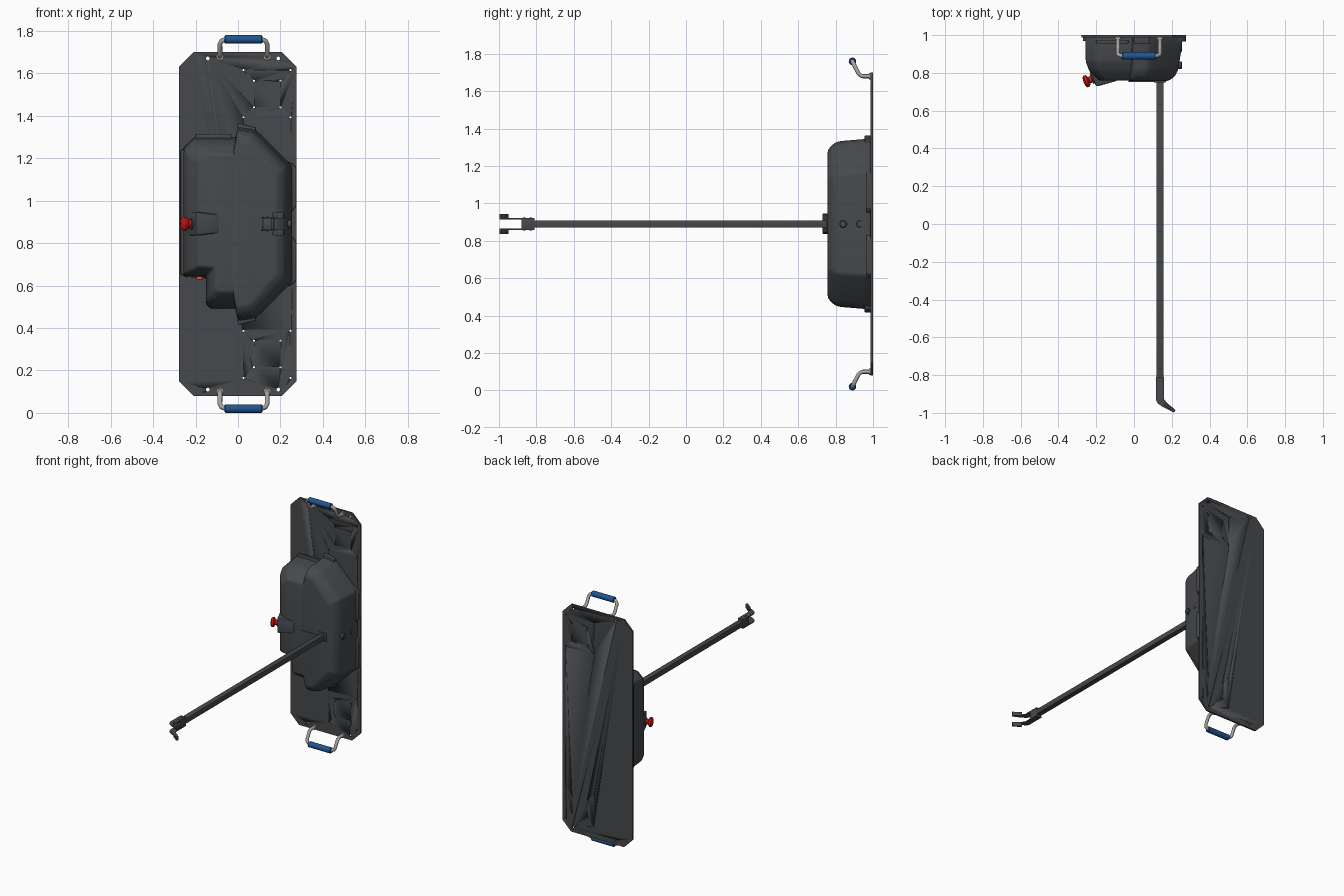
import bpy, bmesh, math
from mathutils import Vector

if "Cube" in bpy.data.objects:
    bpy.data.objects.remove(bpy.data.objects["Cube"])

C = 0.89  # height of the symmetry plane


def material(name, col):
    m = bpy.data.materials.new(name)
    m.diffuse_color = (*col, 1)
    m.use_nodes = True
    m.node_tree.nodes["Principled BSDF"].inputs["Base Color"].default_value = m.diffuse_color
    return m


DARK = material("dark_grey", (0.062, 0.066, 0.072))
STEEL = material("steel", (0.38, 0.38, 0.37))
BLUE = material("blue", (0.015, 0.09, 0.28))
RED = material("red", (0.6, 0.008, 0.008))
ORANGE = material("orange", (0.8, 0.1, 0.02))


def finish(name, bm, mat, bevel=0, seg=2):
    bmesh.ops.recalc_face_normals(bm, faces=bm.faces)
    if bevel:
        es = [e for e in bm.edges if e.calc_face_angle(0) > math.radians(12)]
        bmesh.ops.bevel(bm, geom=es, offset=bevel, segments=seg, affect='EDGES',
                        profile=0.5, clamp_overlap=True)
    me = bpy.data.meshes.new(name)
    bm.to_mesh(me)
    bm.free()
    ob = bpy.data.objects.new(name, me)
    bpy.context.collection.objects.link(ob)
    me.materials.append(mat)
    bpy.ops.object.select_all(action='DESELECT')
    ob.select_set(True)
    bpy.context.view_layer.objects.active = ob
    bpy.ops.object.shade_smooth_by_angle(angle=math.radians(35))
    return ob


def loft(name, rings, mat=DARK, bevel=0, seg=2):
    bm = bmesh.new()
    vs = [[bm.verts.new(p) for p in r] for r in rings]
    n = len(vs[0])
    for a, b in zip(vs, vs[1:]):
        for i in range(n):
            bm.faces.new((a[i], a[(i + 1) % n], b[(i + 1) % n], b[i]))
    bm.faces.new(vs[0])
    bm.faces.new(vs[-1])
    return finish(name, bm, mat, bevel, seg)


def prism_y(name, xz, y0, y1, mat=DARK, bevel=0):
    return loft(name, [[(x, y, z) for x, z in xz] for y in (y0, y1)], mat, bevel)


def prism_z(name, xy, z0, z1, mat=DARK, bevel=0):
    return loft(name, [[(x, y, z) for x, y in xy] for z in (z0, z1)], mat, bevel)


def box(name, x0, x1, y0, y1, z0, z1, mat=DARK, bevel=0):
    return prism_z(name, [(x0, y0), (x1, y0), (x1, y1), (x0, y1)], z0, z1, mat, bevel)


def lathe(name, base, axis, profile, mat=DARK, n=24):
    # profile is a list of (distance along axis, radius)
    q = Vector(axis).to_track_quat('Z', 'Y')
    rings = [[Vector(base) + q @ Vector((r * math.cos(t), r * math.sin(t), h))
              for t in (2 * math.pi * i / n for i in range(n))] for h, r in profile]
    return loft(name, rings, mat)


def tube(name, pts, r, mat):
    cu = bpy.data.curves.new(name, 'CURVE')
    cu.dimensions = '3D'
    cu.bevel_depth, cu.bevel_resolution, cu.use_fill_caps = r, 4, True
    s = cu.splines.new('POLY')
    s.points.add(len(pts) - 1)
    for p, co in zip(s.points, pts):
        p.co = (*co, 1)
    cu.materials.append(mat)
    ob = bpy.data.objects.new(name, cu)
    bpy.context.collection.objects.link(ob)


def cover(name, outline, layers, cx):
    # outline drawn in x/z, shrunk toward (cx, C) at each depth layer
    loft(name, [[(cx + (x - cx) * sx, y, C + (z - C) * sz) for x, z in outline]
                for y, sx, sz in layers], DARK, 0.012, 3)


# back plate with clipped corners and drilled holes
x0, x1, z0, z1, k = -0.278, 0.275, 0.08, 1.70, 0.068
plate = prism_y("back_plate", [(x0 + k, z0), (x1 - k, z0), (x1, z0 + k), (x1, z1 - k),
                               (x1 - k, z1), (x0 + k, z1), (x0, z1 - k), (x0, z0 + k)], 0.987, 1.0)
holes = [(-0.142, 1.67, 0.009), (0.19, 1.67, 0.009)]
holes += [(x, z, 0.005) for x, z in ((0.026, 1.615), (0.075, 1.565), (0.075, 1.44), (0.026, 1.393),
                                     (0.247, 1.615), (0.2, 1.565), (0.2, 1.44), (0.247, 1.393))]
bm = bmesh.new()
for x, z, r in holes:
    for zz in (z, 2 * C - z):
        rings = [[bm.verts.new((x + r * math.cos(i * math.pi / 6), y, zz + r * math.sin(i * math.pi / 6)))
                  for i in range(12)] for y in (0.95, 1.05)]
        for i in range(12):
            j = (i + 1) % 12
            bm.faces.new((rings[0][i], rings[0][j], rings[1][j], rings[1][i]))
        bm.faces.new(rings[0])
        bm.faces.new(rings[1])
cutter = finish("hole_cutter", bm, DARK)
cutter.hide_render = True
mod = plate.modifiers.new("holes", 'BOOLEAN')
mod.object, mod.solver = cutter, 'EXACT'
bpy.context.view_layer.objects.active = plate
bpy.ops.object.modifier_apply(modifier="holes")
bpy.data.objects.remove(cutter)

# carrying handles, top and bottom
half = [(0, 0.99, 1.68), (0, 0.945, 1.68), (0, 0.932, 1.685), (0, 0.922, 1.695),
        (0, 0.9, 1.738), (0.007, 0.894, 1.752), (0.025, 0.89, 1.76)]
for label, s in (("top", 1), ("bottom", -1)):
    pts = [(-0.085 + x, y, z) for x, y, z in half] + [(0.137 - x, y, z) for x, y, z in reversed(half)]
    tube(label + "_handle", [(x, y, C + s * (z - C)) for x, y, z in pts], 0.011, STEEL)
    lathe(label + "_grip", (-0.063, 0.89, C + s * 0.87), (1, 0, 0),
          [(0, 0.016), (0.004, 0.02), (0.174, 0.02), (0.178, 0.016)], BLUE)
    for x in (-0.085, 0.137):
        lathe(label + "_handle_foot", (x, 0.99, C + s * 0.79), (0, -1, 0), [(0, 0.018), (0.012, 0.018)], STEEL)

# right housing lobe, symmetric about the middle
up = [(-0.035, 1.19), (0.0, 1.348), (0.08, 1.335), (0.115, 1.305), (0.255, 1.165)]
right = up + [(x, 2 * C - z) for x, z in reversed(up)]
cover("right_housing", right, [(0.99, 1.0, 1.0), (0.95, 1.0, 0.995), (0.815, 0.925, 0.97),
                               (0.78, 0.86, 0.93), (0.757, 0.74, 0.86)], -0.03)

# left housing lobe with its stepped lower corner
left = [(0.03, 1.30), (-0.205, 1.30), (-0.258, 1.25), (-0.258, 0.64),
        (-0.15, 0.635), (-0.15, 0.51), (-0.13, 0.49), (0.03, 0.49)]
cover("left_housing", left, [(0.99, 1.0, 1.0), (0.86, 0.99, 0.96),
                             (0.81, 0.92, 0.9), (0.759, 0.72, 0.8)], 0.0)

# rim tabs around the housing edge
for s in (1, -1):
    prism_y("rim_end_tab", [(x, C + s * (z - C)) for x, z in
                            ((-0.005, 1.30), (0.0, 1.365), (0.085, 1.345), (0.08, 1.29))], 0.955, 0.988, DARK, 0.004)
    prism_y("rim_side_tab", [(x, C + s * (z - C)) for x, z in
                             ((0.2, 1.2), (0.255, 1.175), (0.275, 1.155), (0.275, 0.975), (0.255, 0.95), (0.2, 0.95))],
            0.965, 0.988, DARK, 0.004)
box("left_rim", -0.27, -0.2, 0.968, 0.988, 0.65, 1.24, DARK, 0.004)
box("upper_left_rim", -0.2, -0.03, 0.955, 0.975, 1.27, 1.315, DARK, 0.004)

# seam strip and side bolts
box("front_seam", -0.03, 0.12, 0.753, 0.765, C - 0.002, C + 0.002)
for y in (0.84, 0.93):
    lathe("side_bolt", (0.22, y, C), (1, 0, 0), [(0, 0.02), (0.03, 0.02), (0.034, 0.016)])

# angled boss carrying the stop button
boss = [(-0.2, 0.727), (-0.09, 0.758), (-0.05, 0.82), (-0.235, 0.86), (-0.236, 0.81)]
loft("button_boss", [[(x, y, C + z * (1.0 if x < -0.15 else 0.75)) for x, y in boss]
                     for z in (-0.055, 0.058)], DARK, 0.008)
axis = (-0.92, -0.38, 0)
lathe("button_collar", (-0.212, 0.772, C), axis, [(0, 0.027), (0.014, 0.027)])
lathe("stop_button", (-0.217, 0.77, C), axis,
      [(0, 0.018), (0.022, 0.018), (0.03, 0.032), (0.043, 0.033), (0.05, 0.025), (0.053, 0.01)], RED)

# small orange plug under the left lobe
lathe("orange_plug", (-0.18, 0.92, 0.66), (0, 0, -1), [(0, 0.015), (0.032, 0.015)], ORANGE, 16)

# long arm with socket and end sleeve
box("arm", 0.118, 0.156, -0.83, 0.8, C - 0.019, C + 0.019, DARK, 0.003)
box("arm_socket", 0.105, 0.169, 0.748, 0.78, C - 0.03, C + 0.03, DARK, 0.005)
box("fork_sleeve", 0.116, 0.158, -0.88, -0.81, C - 0.026, C + 0.026, DARK, 0.003)
for y in (-0.83, -0.865):
    lathe("sleeve_bolt", (0.137, y, C - 0.035), (0, 0, 1), [(0, 0.006), (0.07, 0.006)], DARK, 12)

# two bent fork prongs with outward flanges at the tips
prong = [(0.116, -0.81), (0.158, -0.81), (0.158, -0.925), (0.175, -0.948),
         (0.22, -0.985), (0.212, -0.998), (0.15, -0.967), (0.125, -0.95), (0.116, -0.93)]
flange = [(0.160, -0.958), (0.166, -0.948), (0.22, -0.985), (0.212, -0.998)]
for label, s in (("upper", 1), ("lower", -1)):
    prism_z(label + "_prong", prong, C + s * 0.025, C + s * 0.032)
    prism_z(label + "_prong_flange", flange, C + s * 0.025, C + s * 0.054, DARK, 0.003)
